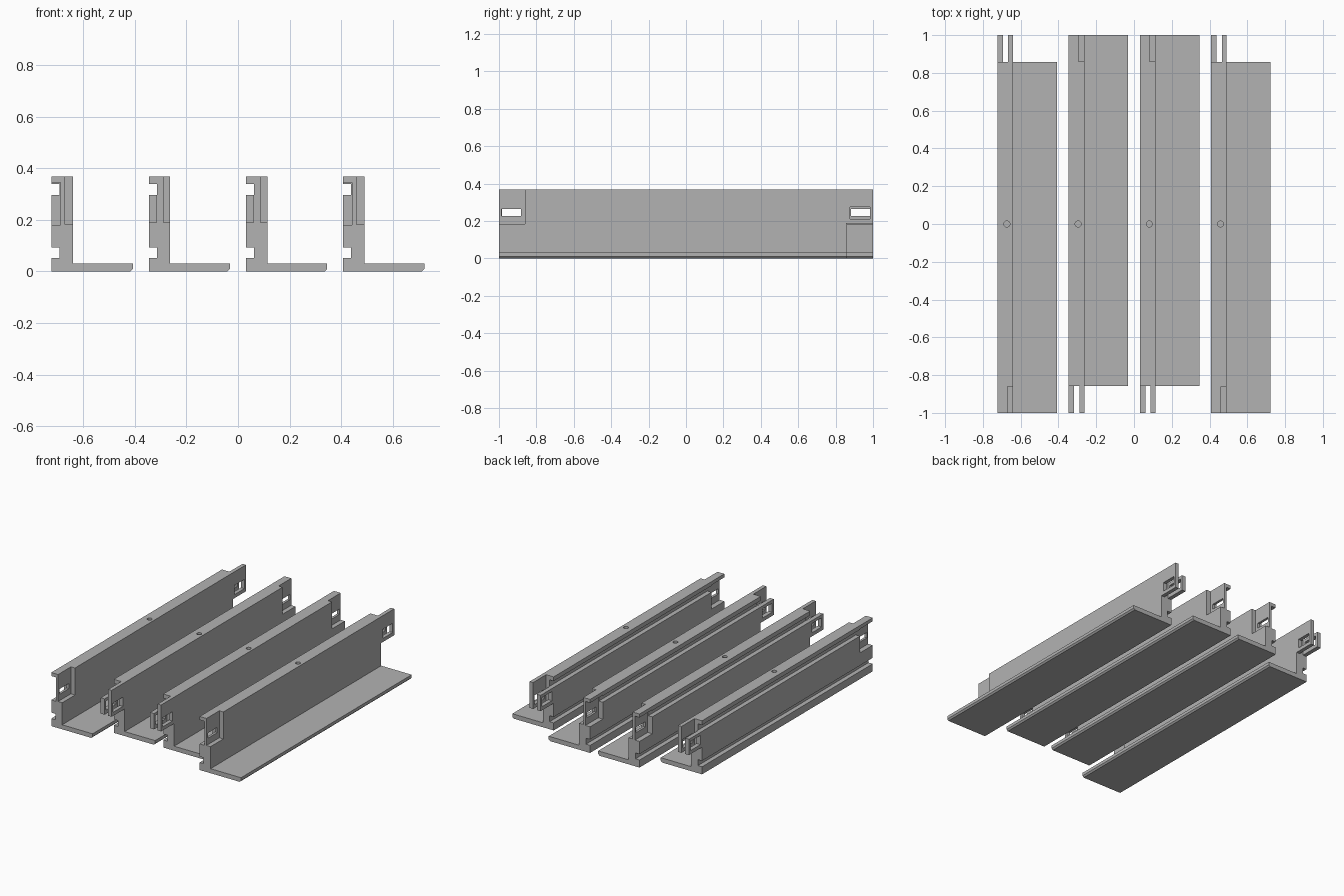
import bpy, bmesh, math
from mathutils import Matrix

if "Cube" in bpy.data.objects:
    bpy.data.objects.remove(bpy.data.objects["Cube"])

WIDTH, HEIGHT, WALL = 0.315, 0.369, 0.083
PITCH = 0.377
MALE, FEMALE = 0.858, -0.861      # shoulder positions of the two joint ends

grey = bpy.data.materials.new("grey plastic")
grey.diffuse_color = (0.45, 0.45, 0.45, 1)
grey.use_nodes = True
grey.node_tree.nodes["Principled BSDF"].inputs["Base Color"].default_value = grey.diffuse_color


def new_object(name, bm):
    bmesh.ops.recalc_face_normals(bm, faces=bm.faces)
    mesh = bpy.data.meshes.new(name)
    bm.to_mesh(mesh)
    bm.free()
    ob = bpy.data.objects.new(name, mesh)
    bpy.context.collection.objects.link(ob)
    return ob


def cut(target, bm):
    """Subtract a closed shape from the target."""
    cutter = new_object("cutter", bm)
    cutter.hide_render = True
    mod = target.modifiers.new("cut", 'BOOLEAN')
    mod.operation, mod.solver, mod.object = 'DIFFERENCE', 'EXACT', cutter
    bpy.context.view_layer.objects.active = target
    bpy.ops.object.modifier_apply(modifier=mod.name)
    bpy.data.objects.remove(cutter)


def cut_box(target, x, y, z):
    bm = bmesh.new()
    bmesh.ops.create_cube(bm, size=1)
    for v in bm.verts:
        v.co = [r[0] if c < 0 else r[1] for c, r in zip(v.co, (x, y, z))]
    cut(target, bm)


# L-shaped rail section with two grooves on its back and a chamfered flange lip
profile = [(0, 0), (WIDTH - 0.01, 0), (WIDTH, 0.01), (WIDTH, 0.031),
           (WALL, 0.031), (WALL, HEIGHT), (0, HEIGHT),
           (0, 0.34), (0.031, 0.34), (0.031, 0.296), (0, 0.296),
           (0, 0.093), (0.031, 0.093), (0.031, 0.052), (0, 0.052)]
bm = bmesh.new()
face = bm.faces.new([bm.verts.new((x, -1, z)) for x, z in profile])
ext = bmesh.ops.extrude_face_region(bm, geom=[face])
bmesh.ops.translate(bm, vec=(0, 2, 0),
                    verts=[e for e in ext["geom"] if isinstance(e, bmesh.types.BMVert)])
rail = new_object("rail_1", bm)
rail.data.materials.append(grey)

# forked end: two slotted prongs, the back one shorter
cut_box(rail, (-0.1, 0.5), (MALE, 1.1), (-0.1, 0.187))
cut_box(rail, (0.029, 0.057), (MALE, 1.1), (0.1, 0.5))
cut_box(rail, (-0.1, 0.04), (MALE, 1.1), (0.296, 0.5))
cut_box(rail, (-0.1, 0.2), (0.877, 0.983), (0.212, 0.275))

# tongue end: thin slotted web under a top lip
cut_box(rail, (-0.1, 0.035), (-1.1, FEMALE), (0.18, 0.345))
cut_box(rail, (0.052, 0.2), (-1.1, FEMALE), (0.183, 0.5))
cut_box(rail, (-0.1, 0.2), (-0.986, -0.883), (0.227, 0.263))

# pin hole in the middle of the top edge
bm = bmesh.new()
bmesh.ops.create_cone(bm, cap_ends=True, segments=24, radius1=0.016, radius2=0.016,
                      depth=0.2, matrix=Matrix.Translation((0.05, 0, HEIGHT)))
cut(rail, bm)

# four rails side by side, the middle two turned end for end by mirroring
left = -(3 * PITCH + WIDTH) / 2
flipped = rail.data.copy()
flipped.transform(Matrix.Scale(-1, 4, (0, 1, 0)))
flipped.flip_normals()
rail.location.x = left
for i, mesh in enumerate((flipped, flipped.copy(), rail.data.copy()), start=1):
    ob = bpy.data.objects.new(f"rail_{i + 1}", mesh)
    ob.location.x = left + i * PITCH
    bpy.context.collection.objects.link(ob)

# smooth only the hole walls
for ob in bpy.context.collection.objects:
    ob.select_set(True)
bpy.ops.object.shade_smooth_by_angle(angle=math.radians(30))
